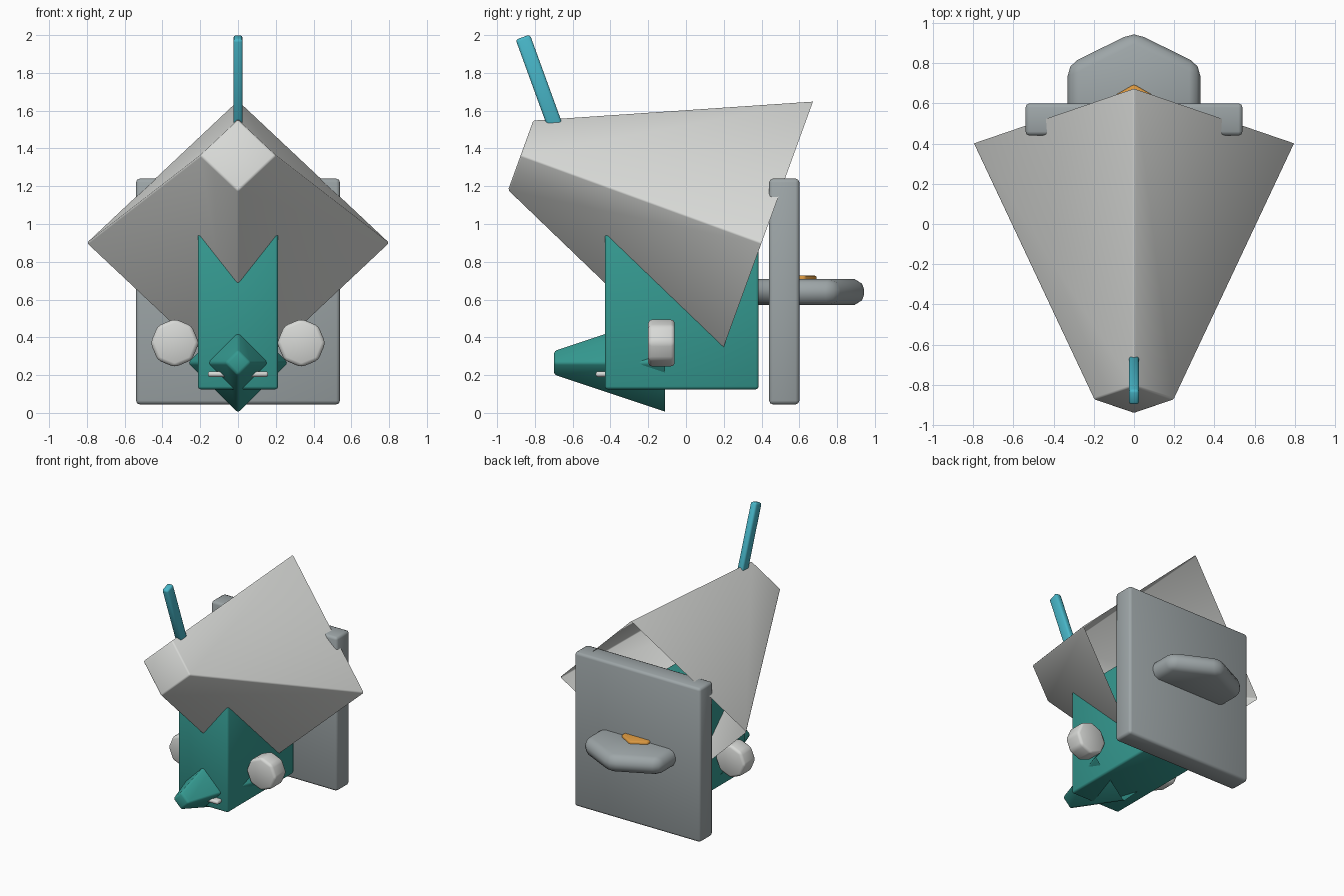
import bpy, math
from mathutils import Vector

if "Cube" in bpy.data.objects:
    bpy.data.objects.remove(bpy.data.objects["Cube"])


def mat(name, rgb):
    m = bpy.data.materials.new(name)
    m.diffuse_color = (*rgb, 1)
    m.use_nodes = True
    m.node_tree.nodes["Principled BSDF"].inputs["Base Color"].default_value = m.diffuse_color
    return m


PALE = mat("pale_grey", (0.68, 0.69, 0.67))
TEAL = mat("teal", (0.035, 0.32, 0.28))
GREY = mat("mid_grey", (0.34, 0.38, 0.39))
CYAN = mat("cyan", (0.065, 0.47, 0.58))
ORANGE = mat("orange", (0.70, 0.31, 0.05))


def finish(name, material, bevel):
    """Name, colour, soften and smooth the active object."""
    ob = bpy.context.object
    ob.name = name
    ob.data.materials.append(material)
    bpy.ops.object.transform_apply(location=False, rotation=False, scale=True)
    b = ob.modifiers.new("soft_edges", 'BEVEL')
    b.width, b.segments, b.limit_method = bevel, 2, 'ANGLE'
    bpy.ops.object.shade_smooth()
    return ob


def box(name, material, lo, hi, bevel):
    lo, hi = Vector(lo), Vector(hi)
    bpy.ops.mesh.primitive_cube_add(size=1, location=(lo + hi) / 2)
    bpy.context.object.scale = hi - lo
    return finish(name, material, bevel)


def prism(name, material, sides, radius, depth, loc, bevel, rot=(0, 0, 0), scale=(1, 1, 1)):
    bpy.ops.mesh.primitive_cylinder_add(vertices=sides, radius=radius, depth=depth,
                                        location=loc, rotation=rot)
    bpy.context.object.scale = scale
    return finish(name, material, bevel)


def open_cone(name, material, back, front, r_back, r_front, bevel):
    """Four-sided tapered shell, closed at the front and open at the back."""
    back, front = Vector(back), Vector(front)
    axis = front - back
    tilt = math.pi / 2 - math.atan2(axis.z, -axis.y)
    bpy.ops.mesh.primitive_cone_add(vertices=4, radius1=r_back, radius2=r_front,
                                    depth=axis.length, location=(back + front) / 2,
                                    rotation=(tilt, 0, 0))
    me = bpy.context.object.data
    import bmesh
    bm = bmesh.new()
    bm.from_mesh(me)
    cap = [f for f in bm.faces if f.normal.z < -0.9]
    bmesh.ops.delete(bm, geom=cap, context='FACES_ONLY')
    bm.to_mesh(me)
    bm.free()
    return finish(name, material, bevel)


# main tapered hood and lower snout
open_cone("hood", PALE, (0, 0.40, 0.90), (0, -0.875, 1.364), 0.80, 0.20, 0.01)
open_cone("snout", TEAL, (0, -0.11, 0.265), (0, -0.70, 0.265), 0.265, 0.068, 0.015)

# body block and rear plate
box("body", TEAL, (-0.213, -0.43, 0.125), (0.213, 0.385, 0.95), 0.015)
box("rear_plate", GREY, (-0.54, 0.44, 0.045), (0.54, 0.60, 1.24), 0.02)

# slim bar across the body front
box("front_bar", PALE, (-0.16, -0.478, 0.19), (0.16, -0.40, 0.22), 0.012)

# octagonal side knobs
for side, x in (("left", -0.335), ("right", 0.335)):
    prism(side + "_knob", PALE, 8, 0.128, 0.14, (x, -0.13, 0.37), 0.02,
          rot=(math.pi / 2, 0, 0))

# rear rounded handle with its button
prism("rear_handle", GREY, 6, 0.325, 0.135, (0, 0.63, 0.64), 0.055,
      scale=(0.33 / (0.325 * math.cos(math.pi / 6)), 1, 1))
prism("handle_button", ORANGE, 6, 0.13, 0.06, (0, 0.565, 0.697), 0.012)

# leaning antenna
box("antenna", CYAN, (-0.025, -0.04, -0.26), (0.025, 0.04, 0.26), 0.014)
antenna = bpy.context.object
antenna.rotation_euler = (math.radians(20), 0, 0)
antenna.location = (0, -0.775, 1.745)
